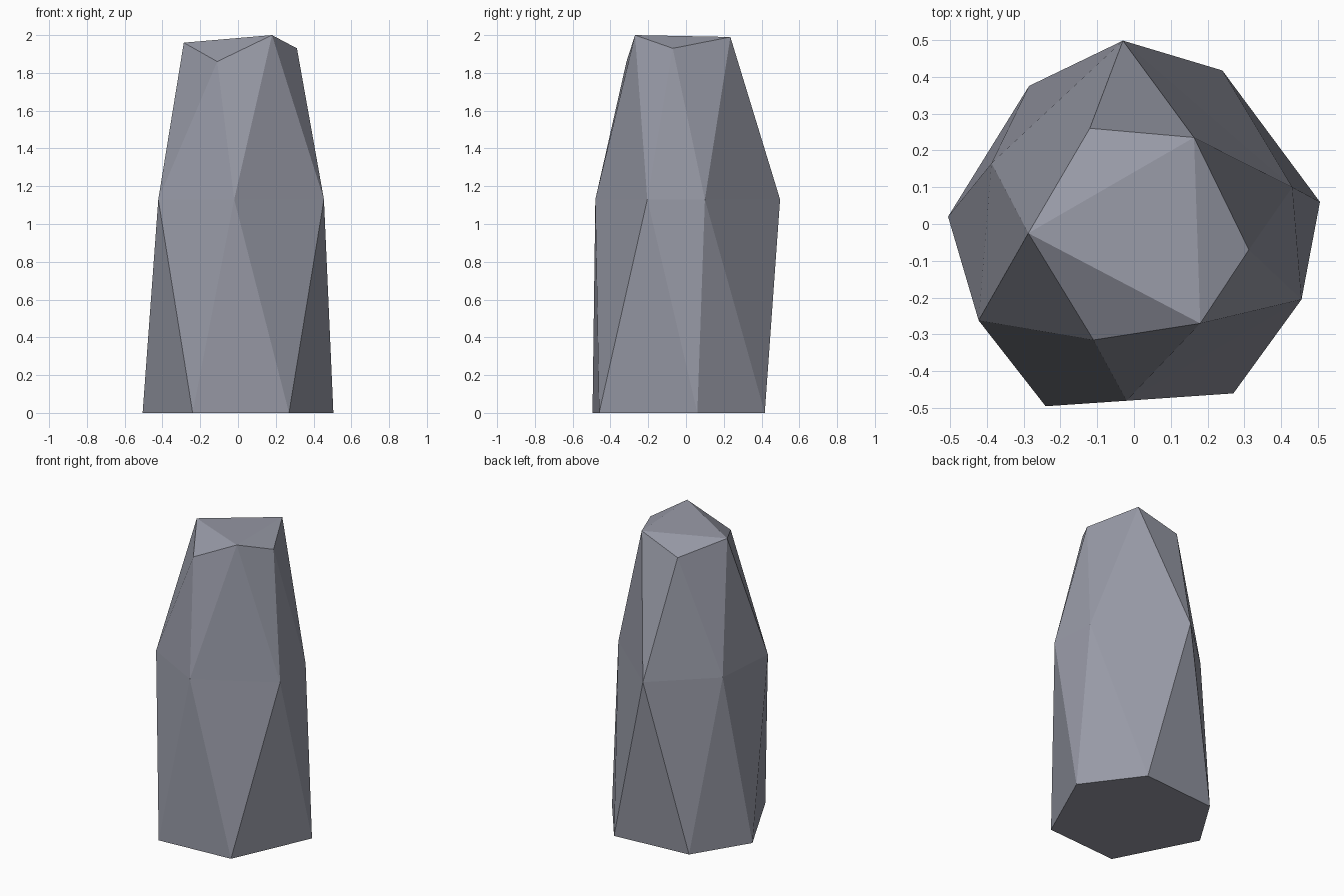
import bpy, bmesh

if "Cube" in bpy.data.objects:
    bpy.data.objects.remove(bpy.data.objects["Cube"])

# Six-sided rings of the stone, counter-clockwise; each ring is offset half a step
base = [(-0.24, -0.495, 0), (0.27, -0.46, 0), (0.505, 0.06, 0),
        (0.24, 0.417, 0), (-0.285, 0.375, 0), (-0.505, 0.02, 0)]
waist = [(-0.02, -0.48, 1.13), (0.455, -0.205, 1.13), (0.43, 0.10, 1.13),
         (-0.03, 0.498, 1.13), (-0.387, 0.165, 1.13), (-0.422, -0.262, 1.13)]
crown = [(0.18, -0.27, 2.0), (0.312, -0.07, 1.93), (0.163, 0.235, 1.99),
         (-0.12, 0.26, 1.895), (-0.287, -0.025, 1.96), (-0.11, -0.315, 1.86)]

bm = bmesh.new()
b, w, c = [[bm.verts.new(p) for p in ring] for ring in (base, waist, crown)]


def band(low, high, shift):
    """Zigzag triangles; high[i + shift] sits between low[i] and low[i + 1]."""
    n = len(low)
    for i in range(n):
        j, h, k = (i + 1) % n, (i + shift) % n, (i + shift + 1) % n
        bm.faces.new((low[i], low[j], high[h]))
        bm.faces.new((low[j], high[k], high[h]))


# Lower and upper facets
band(b, w, 0)
band(w, c, 0)

# Flat bottom and faceted top
bm.faces.new(b[::-1])
bm.faces.new((c[0], c[2], c[4]))
for i in (0, 2, 4):
    bm.faces.new((c[i], c[(i + 1) % 6], c[(i + 2) % 6]))
bmesh.ops.recalc_face_normals(bm, faces=bm.faces)

mesh = bpy.data.meshes.new("standing_stone")
bm.to_mesh(mesh)
bm.free()

# Stone colour
grey = bpy.data.materials.new("blue_grey_stone")
grey.diffuse_color = (0.31, 0.32, 0.38, 1)
grey.use_nodes = True
grey.node_tree.nodes["Principled BSDF"].inputs["Base Color"].default_value = grey.diffuse_color
mesh.materials.append(grey)
stone = bpy.data.objects.new("standing_stone", mesh)
bpy.context.collection.objects.link(stone)
